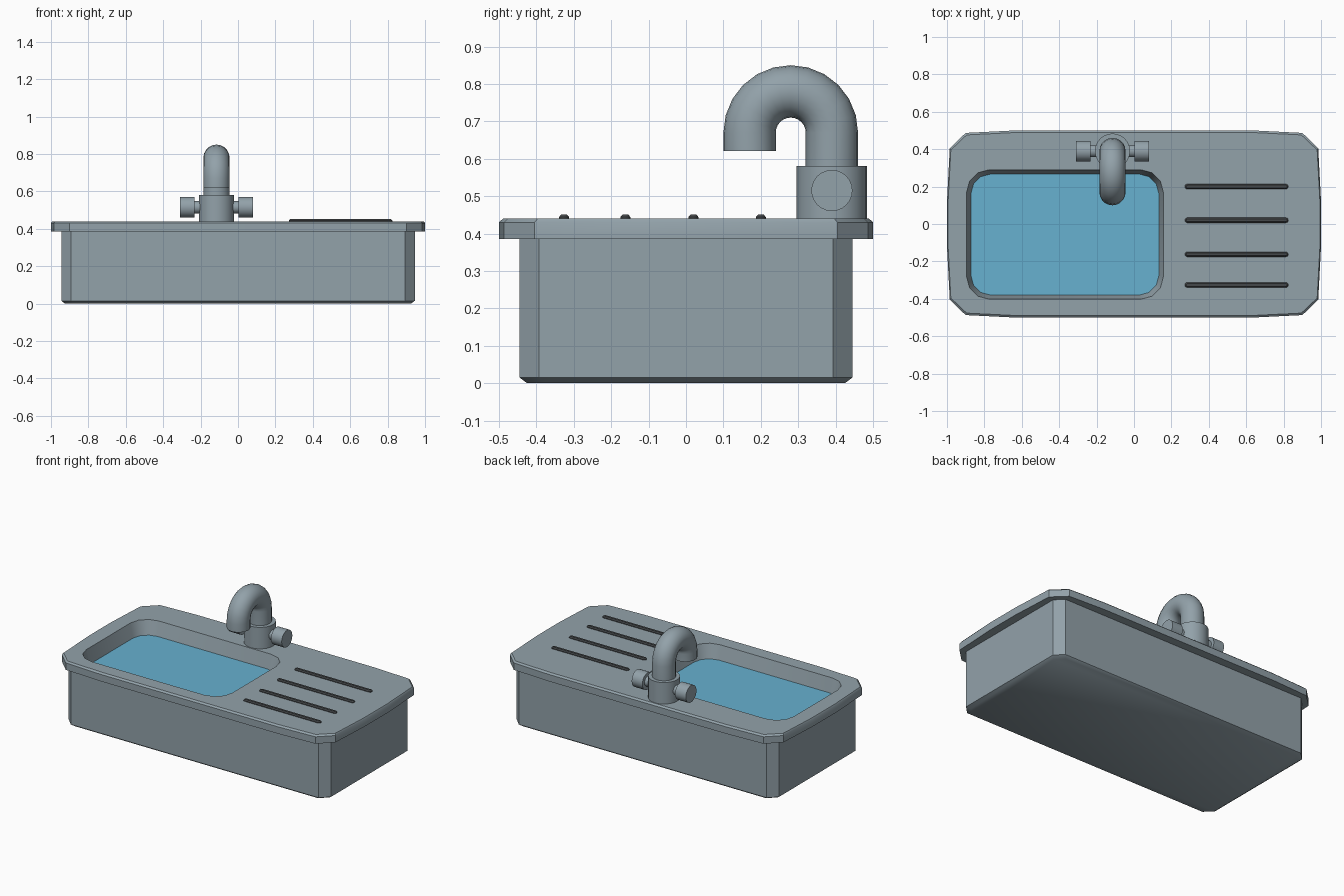
import bpy, bmesh
from math import pi, sin, cos, radians
from mathutils import Matrix, Vector

cube = bpy.data.objects.get("Cube")
if cube:
    bpy.data.objects.remove(cube, do_unlink=True)


def material(name, rgb):
    m = bpy.data.materials.new(name)
    m.use_nodes = True
    m.diffuse_color = (*rgb, 1)
    m.node_tree.nodes["Principled BSDF"].inputs["Base Color"].default_value = (*rgb, 1)
    return m


STEEL = material("brushed steel", (0.29, 0.36, 0.40))
WATER = material("blue water", (0.135, 0.44, 0.63))
DARK = material("dark grey", (0.06, 0.066, 0.07))


def finish(name, bm, mat, recalc=True):
    """Turn a bmesh into a smooth-by-angle object."""
    if recalc:
        bmesh.ops.recalc_face_normals(bm, faces=bm.faces[:])
    mesh = bpy.data.meshes.new(name)
    bm.to_mesh(mesh)
    bm.free()
    mesh.materials.append(mat)
    obj = bpy.data.objects.new(name, mesh)
    bpy.context.collection.objects.link(obj)
    bpy.ops.object.select_all(action='DESELECT')
    obj.select_set(True)
    bpy.context.view_layer.objects.active = obj
    bpy.ops.object.shade_smooth_by_angle(angle=radians(35))
    return obj


def rounded_rect(x0, x1, y0, y1, r, segs):
    """Counter-clockwise outline with rounded (or chamfered) corners."""
    pts = []
    corners = [(x1 - r, y1 - r), (x0 + r, y1 - r), (x0 + r, y0 + r), (x1 - r, y0 + r)]
    for i, (cx, cy) in enumerate(corners):
        for k in range(segs + 1):
            a = pi / 2 * (i + k / segs)
            pts.append((cx + r * cos(a), cy + r * sin(a)))
    return pts


def ring(bm, pts, z):
    return [bm.verts.new((x, y, z)) for x, y in pts]


def bridge(bm, a, b):
    n = len(a)
    for i in range(n):
        j = (i + 1) % n
        bm.faces.new((a[i], a[j], b[j], b[i]))


def fill_between(bm, a, b):
    """Flat fill between an outer and an inner loop."""
    edges = []
    for loop in (a, b):
        for i, v in enumerate(loop):
            w = loop[(i + 1) % len(loop)]
            edges.append(bm.edges.get((v, w)) or bm.edges.new((v, w)))
    bmesh.ops.triangle_fill(bm, edges=edges, use_beauty=True)


def cylinder(bm, start, end, r, segs=24):
    start, end = Vector(start), Vector(end)
    d = end - start
    rot = d.to_track_quat('Z', 'Y').to_matrix().to_4x4()
    bmesh.ops.create_cone(bm, cap_ends=True, segments=segs, radius1=r, radius2=r,
                          depth=d.length, matrix=Matrix.Translation((start + end) / 2) @ rot)


TOP, LIP, WATER_Z = 0.44, 0.385, 0.35
body_outline = rounded_rect(-0.945, 0.945, -0.445, 0.445, 0.052, 1)

# Counter tray: gently bowed outline with clipped corners, and a sunken basin
quarter = [(1.0, 0.12), (0.985, 0.405), (0.9, 0.487), (0.64, 0.5)]
half = quarter + [(-x, y) for x, y in reversed(quarter)]
outline = half + [(-x, -y) for x, y in half]
bm = bmesh.new()
low = ring(bm, outline, LIP)
side = ring(bm, outline, TOP - 0.01)
top = ring(bm, [(x * 0.994, y * 0.978) for x, y in outline], TOP)
bridge(bm, low, side)
bridge(bm, side, top)
rim = ring(bm, rounded_rect(-0.895, 0.157, -0.402, 0.29, 0.12, 3), TOP)
pool = rounded_rect(-0.872, 0.133, -0.38, 0.267, 0.105, 3)
floor = ring(bm, pool, WATER_Z)
fill_between(bm, top, rim)
bridge(bm, rim, floor)
fill_between(bm, low, ring(bm, body_outline, LIP))
finish("counter_tray", bm, STEEL)

# Water surface
bm = bmesh.new()
bm.faces.new(ring(bm, pool, WATER_Z))
finish("water", bm, WATER, recalc=False)

# Cabinet body under the tray, with a bevelled bottom edge
bm = bmesh.new()
bottom = ring(bm, [(x * 0.979, y * 0.955) for x, y in body_outline], 0)
lower = ring(bm, body_outline, 0.015)
upper = ring(bm, body_outline, LIP)
bridge(bm, bottom, lower)
bridge(bm, lower, upper)
bm.faces.new(list(reversed(bottom)))
finish("cabinet_body", bm, STEEL)

# Draining ridges with rounded ends
for i, y in enumerate((0.2, 0.02, -0.162, -0.326)):
    bm = bmesh.new()
    outer = rounded_rect(0.272, 0.825, y - 0.0135, y + 0.0135, 0.013, 3)
    inner = rounded_rect(0.279, 0.818, y - 0.0075, y + 0.0075, 0.007, 3)
    base, mid, cap = ring(bm, outer, TOP - 0.005), ring(bm, outer, 0.444), ring(bm, inner, 0.451)
    bridge(bm, base, mid)
    bridge(bm, mid, cap)
    bm.faces.new(cap)
    finish(f"drain_ridge_{i + 1}", bm, DARK)

# Tap base
TX, TY = -0.115, 0.39
bm = bmesh.new()
cylinder(bm, (TX, TY, TOP - 0.005), (TX, TY, 0.58), 0.094)
finish("tap_base", bm, STEEL)

# Tap spout: a round section swept along a hook
path = [(TY, 0.57, 0)]
for k in range(13):
    a = pi * k / 12
    path.append((0.28 + 0.11 * cos(a), 0.67 + 0.11 * sin(a), a))
path.append((0.17, 0.62, pi))
bm = bmesh.new()
rings = []
for y, z, a in path:
    section = []
    for k in range(20):
        t = 2 * pi * k / 20
        out = 0.07 * cos(t)
        section.append(bm.verts.new((TX + 0.07 * sin(t), y + out * cos(a), z + out * sin(a))))
    rings.append(section)
for a, b in zip(rings, rings[1:]):
    bridge(bm, a, b)
bm.faces.new(rings[0])
bm.faces.new(rings[-1])
finish("tap_spout", bm, STEEL)

# Tap handles on both sides
for name, s in (("left", 1), ("right", -1)):
    bm = bmesh.new()
    cylinder(bm, (TX + s * 0.07, TY, 0.515), (TX + s * 0.125, TY, 0.515), 0.033, 16)
    cylinder(bm, (TX + s * 0.118, TY, 0.515), (TX + s * 0.195, TY, 0.515), 0.055)
    finish(f"tap_handle_{name}", bm, STEEL)
